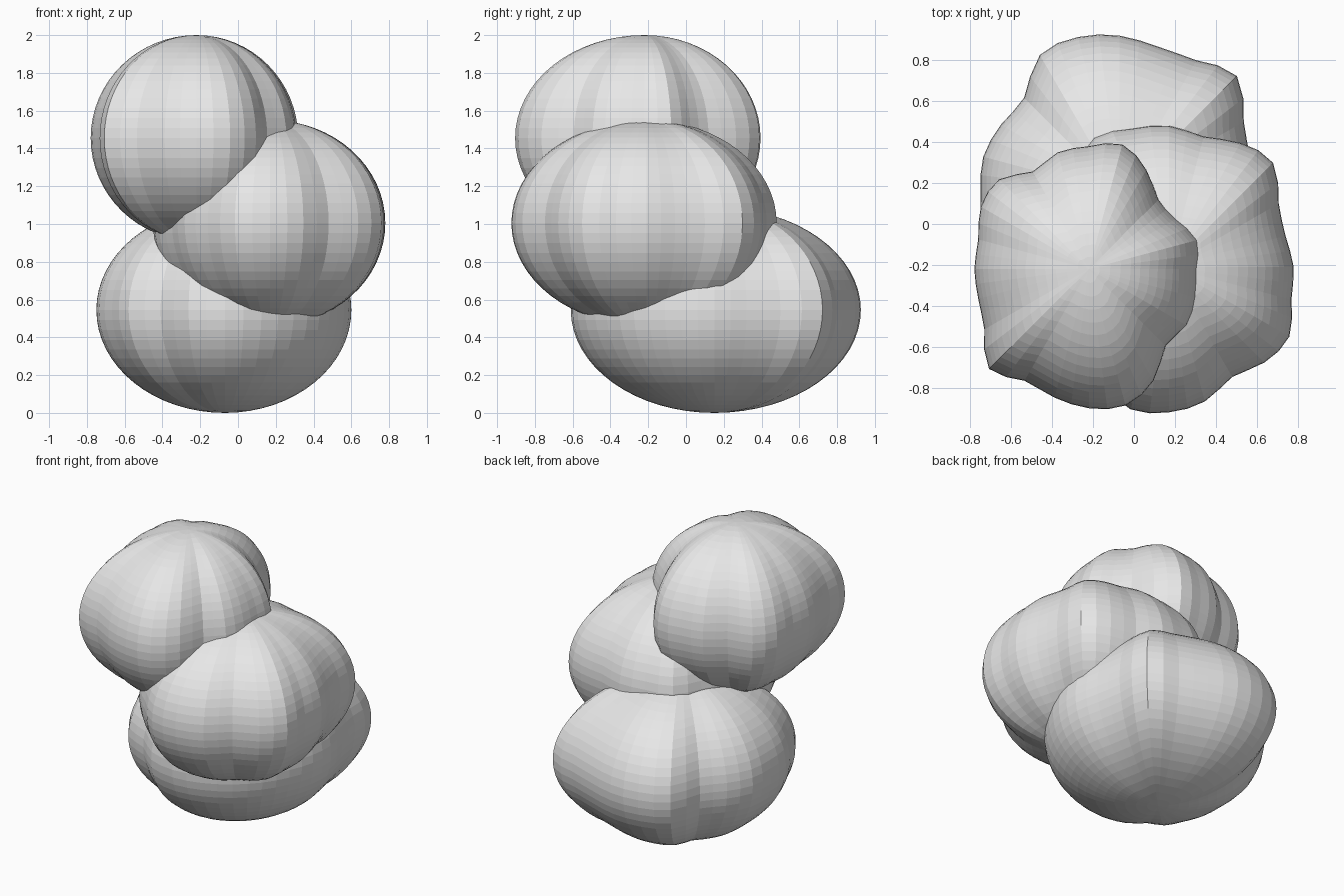
import bpy
import math
from mathutils import Vector

default_cube = bpy.data.objects.get("Cube")
if default_cube:
    bpy.data.objects.remove(default_cube, do_unlink=True)

# One plain grey for the whole model
grey = bpy.data.materials.new("light_grey")
grey.use_nodes = True
colour = (0.8, 0.8, 0.8, 1)
grey.diffuse_color = colour
shader = next(n for n in grey.node_tree.nodes if n.type == "BSDF_PRINCIPLED")
shader.inputs["Base Color"].default_value = colour


def outline_radius(radii, angle):
    """Smooth closed curve through evenly spaced radii (Catmull-Rom)."""
    count = len(radii)
    position = (angle / math.tau) % 1 * count
    index = math.floor(position)
    t = position - index
    a, b, c, d = (radii[(index + k) % count] for k in (-1, 0, 1, 2))
    slope_in, slope_out = (c - a) / 2, (d - b) / 2
    ease = t * t * (3 - 2 * t)
    return (b + (c - b) * ease
            + slope_in * t * (1 - t) ** 2
            - slope_out * t * t * (1 - t))


def fluted_boulder(name, centre, half_height, outline):
    """Flat-shaded ellipsoid whose plan outline is lumpy all the way round."""
    radii = [int(value) / 100 for value in outline.split()]
    bpy.ops.mesh.primitive_uv_sphere_add(segments=48, ring_count=32, radius=1)
    boulder = bpy.context.object
    boulder.name = name
    boulder.data.name = name
    for vertex in boulder.data.vertices:
        x, y, z = vertex.co
        scale = outline_radius(radii, math.atan2(y, x))
        vertex.co = Vector((x * scale, y * scale, z * half_height))
    boulder.location = centre
    boulder.data.materials.append(grey)
    bpy.ops.object.shade_flat()
    return boulder


# Three overlapping boulders; radii in hundredths, anticlockwise from +x
fluted_boulder(
    "lower_boulder", (-0.07, 0.15, 0.545), 0.545,
    "67 66 70 81 75 74 77 79 78 66 67 69 68 69 69 72 68 74 76 75 73 71 69 68")
fluted_boulder(
    "middle_boulder", (0.17, -0.21, 1.005), 0.545,
    "61 59 62 72 70 66 69 70 73 66 62 60 62 61 60 64 66 72 71 68 62 66 68 62")
fluted_boulder(
    "upper_boulder", (-0.22, -0.22, 1.455), 0.545,
    "53 55 49 48 56 63 60 59 55 62 61 56 56 56 59 69 63 65 68 69 63 53 55 54")
